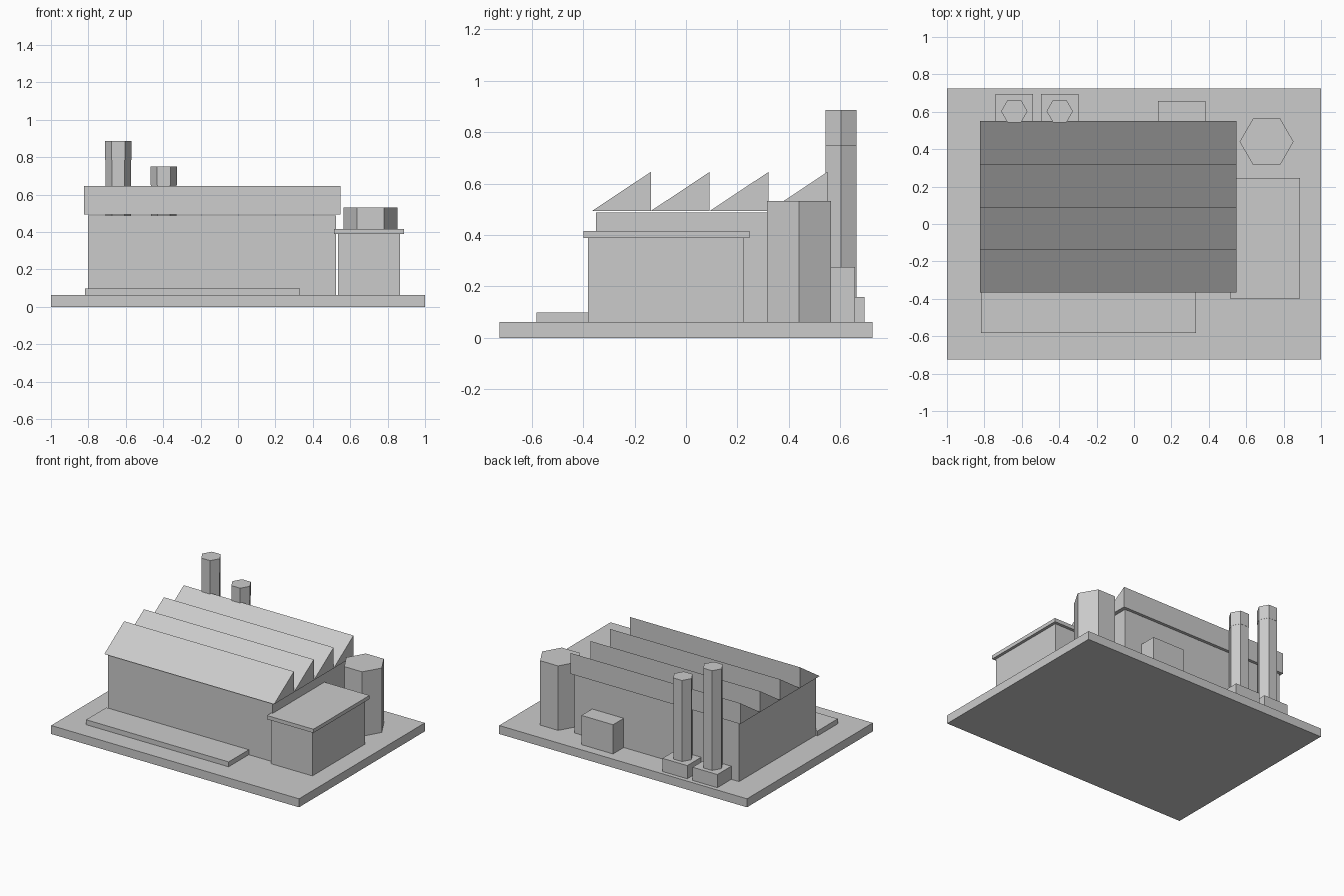
import bpy
import bmesh
import math

if "Cube" in bpy.data.objects:
    bpy.data.objects.remove(bpy.data.objects["Cube"])

# One flat grey for the whole building
grey = bpy.data.materials.new("plain_grey")
grey.diffuse_color = (0.6, 0.6, 0.6, 1)
grey.use_nodes = True
grey.node_tree.nodes["Principled BSDF"].inputs["Base Color"].default_value = grey.diffuse_color


def add_object(name, bm):
    bmesh.ops.recalc_face_normals(bm, faces=bm.faces)
    mesh = bpy.data.meshes.new(name)
    bm.to_mesh(mesh)
    bm.free()
    mesh.materials.append(grey)
    obj = bpy.data.objects.new(name, mesh)
    bpy.context.collection.objects.link(obj)
    return obj


def extrude_profile(name, points, offset):
    """Closed solid from a flat outline pushed along an offset."""
    bm = bmesh.new()
    face = bm.faces.new([bm.verts.new(p) for p in points])
    top = bmesh.ops.extrude_face_region(bm, geom=[face], use_keep_orig=True)
    moved = [v for v in top["geom"] if isinstance(v, bmesh.types.BMVert)]
    bmesh.ops.translate(bm, verts=moved, vec=offset)
    return add_object(name, bm)


def box(name, x0, x1, y0, y1, z0, z1):
    outline = [(x0, y0, z0), (x1, y0, z0), (x1, y1, z0), (x0, y1, z0)]
    return extrude_profile(name, outline, (0, 0, z1 - z0))


def hex_column(name, x, y, radius, z0, z1):
    outline = [(x + radius * math.cos(i * math.pi / 3),
                y + radius * math.sin(i * math.pi / 3), z0) for i in range(6)]
    return extrude_profile(name, outline, (0, 0, z1 - z0))


GROUND = 0.062

# Ground slab, loading dock and main hall
box("ground_slab", -1, 1, -0.725, 0.725, 0, GROUND)
box("loading_dock", -0.818, 0.332, -0.582, -0.35, GROUND, 0.098)
box("main_hall", -0.803, 0.525, -0.35, 0.535, GROUND, 0.488)

# Sawtooth roof: each tooth slopes up to a vertical rear face
ROOF_FRONT, ROOF_BACK, TEETH = -0.366, 0.55, 4
pitch = (ROOF_BACK - ROOF_FRONT) / TEETH
for i in range(TEETH):
    y0 = ROOF_FRONT + i * pitch
    y1 = y0 + pitch
    tooth = [(-0.823, y0, 0.493), (-0.823, y1, 0.493), (-0.823, y1, 0.645)]
    extrude_profile(f"roof_tooth_{i + 1}", tooth, (1.37, 0, 0))

# Side office with overhanging flat roof
box("office", 0.535, 0.867, -0.381, 0.226, GROUND, 0.388)
box("office_roof", 0.513, 0.888, -0.399, 0.247, 0.388, 0.415)

# Storage tank and rear utility box
hex_column("storage_tank", 0.709, 0.44, 0.144, GROUND, 0.532)
box("utility_box", 0.128, 0.383, 0.52, 0.658, GROUND, 0.275)

# Chimneys: plinth, shaft and cap
for name, x, top in (("tall", -0.64, 0.886), ("short", -0.397, 0.75)):
    box(f"{name}_chimney_plinth", x - 0.1, x + 0.1, 0.505, 0.695, GROUND, 0.158)
    hex_column(f"{name}_chimney_shaft", x, 0.603, 0.069, 0.158, top - 0.1)
    hex_column(f"{name}_chimney_cap", x, 0.603, 0.0705, top - 0.1, top)
